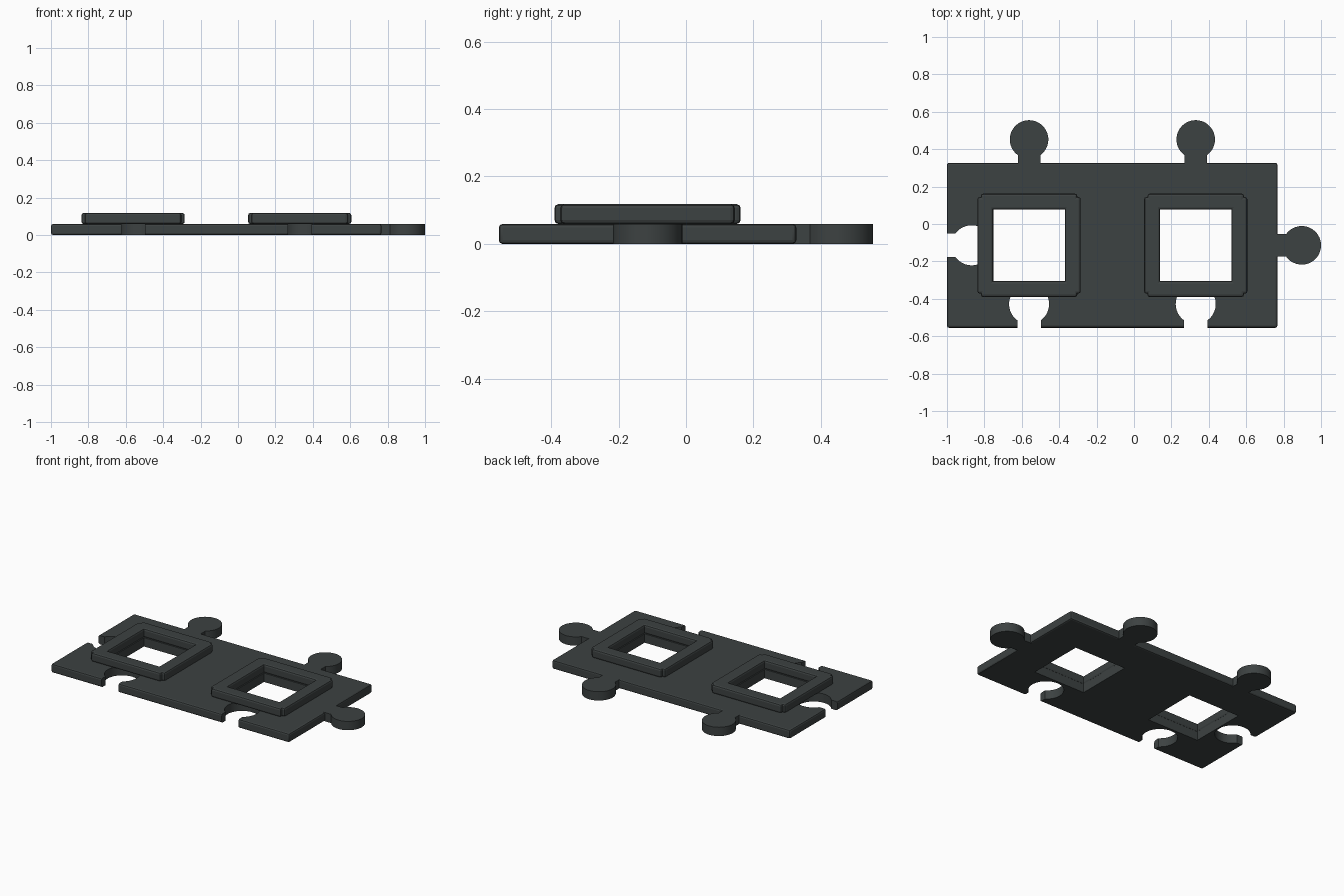
import bpy, bmesh, math

if "Cube" in bpy.data.objects:
    bpy.data.objects.remove(bpy.data.objects["Cube"])

H = 0.059                      # plate thickness
X0, X1, Y0, Y1 = -1.0, 0.767, -0.555, 0.327
CY = (Y0 + Y1) / 2
FRAMES_X = (-0.561, 0.330)     # centres of the two square openings
INNER, OUTER = 0.191, 0.276    # frame half sizes

mat = bpy.data.materials.new("dark_slate")
mat.diffuse_color = (0.046, 0.054, 0.054, 1)
mat.use_nodes = True
mat.node_tree.nodes["Principled BSDF"].inputs["Base Color"].default_value = mat.diffuse_color


def add_object(name, bm):
    bmesh.ops.recalc_face_normals(bm, faces=bm.faces)
    mesh = bpy.data.meshes.new(name)
    bm.to_mesh(mesh)
    bm.free()
    mesh.materials.append(mat)
    ob = bpy.data.objects.new(name, mesh)
    bpy.context.collection.objects.link(ob)
    return ob


def add_box(bm, x0, x1, y0, y1, z0, z1, bevel=0.0):
    part = bmesh.ops.create_cube(bm, size=1)["verts"]
    for v in part:
        v.co.x = x1 if v.co.x > 0 else x0
        v.co.y = y1 if v.co.y > 0 else y0
        v.co.z = z1 if v.co.z > 0 else z0
    if bevel:
        edges = list({e for v in part for e in v.link_edges})
        bmesh.ops.bevel(bm, geom=edges, offset=bevel, segments=2,
                        profile=0.5, affect='EDGES')


def keyhole(name, cx, cy, angle, r, half, length, z0, z1):
    """Round head with a straight neck pointing along the given angle."""
    a = math.asin(half / r)
    n = 48
    pts = [(r * math.cos(t), r * math.sin(t)) for t in
           (a + (2 * math.pi - 2 * a) * i / n for i in range(n + 1))]
    pts += [(length, -half), (length, half)]
    c, s = math.cos(angle), math.sin(angle)
    bm = bmesh.new()
    face = bm.faces.new([bm.verts.new((cx + x * c - y * s, cy + x * s + y * c, z0))
                         for x, y in pts])
    ext = bmesh.ops.extrude_face_region(bm, geom=[face])["geom"]
    bmesh.ops.translate(bm, vec=(0, 0, z1 - z0),
                        verts=[g for g in ext if isinstance(g, bmesh.types.BMVert)])
    return add_object(name, bm)


# base plate
bm = bmesh.new()
add_box(bm, X0, X1, Y0, Y1, 0, H, 0.011)
plate = add_object("base_plate", bm)

# cutters: three sockets and two square openings
cutters = [keyhole("socket_cutter", -0.868, CY, math.pi, 0.107, 0.063, 0.3, -0.1, 0.2)]
for x in FRAMES_X:
    cutters.append(keyhole("socket_cutter", x, -0.428, -math.pi / 2,
                           0.107, 0.063, 0.3, -0.1, 0.2))
    bm = bmesh.new()
    add_box(bm, x - INNER, x + INNER, CY - INNER, CY + INNER, -0.1, 0.2)
    cutters.append(add_object("opening_cutter", bm))
for cutter in cutters:
    cutter.hide_render = True
    mod = plate.modifiers.new("cut", 'BOOLEAN')
    mod.operation, mod.solver, mod.object = 'DIFFERENCE', 'EXACT', cutter
bpy.context.view_layer.update()
result = bpy.data.meshes.new_from_object(
    plate.evaluated_get(bpy.context.evaluated_depsgraph_get()))
plate.modifiers.clear()
plate.data = result
for cutter in cutters:
    bpy.data.objects.remove(cutter)

# connector knobs on the right and back edges
knobs = [keyhole("right_knob", 0.897, CY, math.pi, 0.103, 0.06, 0.145, 0, H)]
for x in FRAMES_X:
    knobs.append(keyhole("back_knob", x, 0.452, -math.pi / 2, 0.103, 0.06, 0.14, 0, H))

# raised square frames, each made of four bevelled bars
for x in FRAMES_X:
    bm = bmesh.new()
    end = OUTER - 0.018
    for s in (-1, 1):
        a, b = sorted((s * INNER, s * OUTER))
        add_box(bm, x - end, x + end, CY + a, CY + b, H, 2 * H, 0.012)
        add_box(bm, x + a, x + b, CY - end, CY + end, H, 2 * H, 0.012)
    add_object("raised_frame", bm)

# smooth shading on the round edges, sharp elsewhere
bpy.ops.object.select_all(action='DESELECT')
for ob in [plate] + knobs:
    ob.select_set(True)
bpy.context.view_layer.objects.active = plate
bpy.ops.object.shade_smooth_by_angle(angle=math.radians(20))
